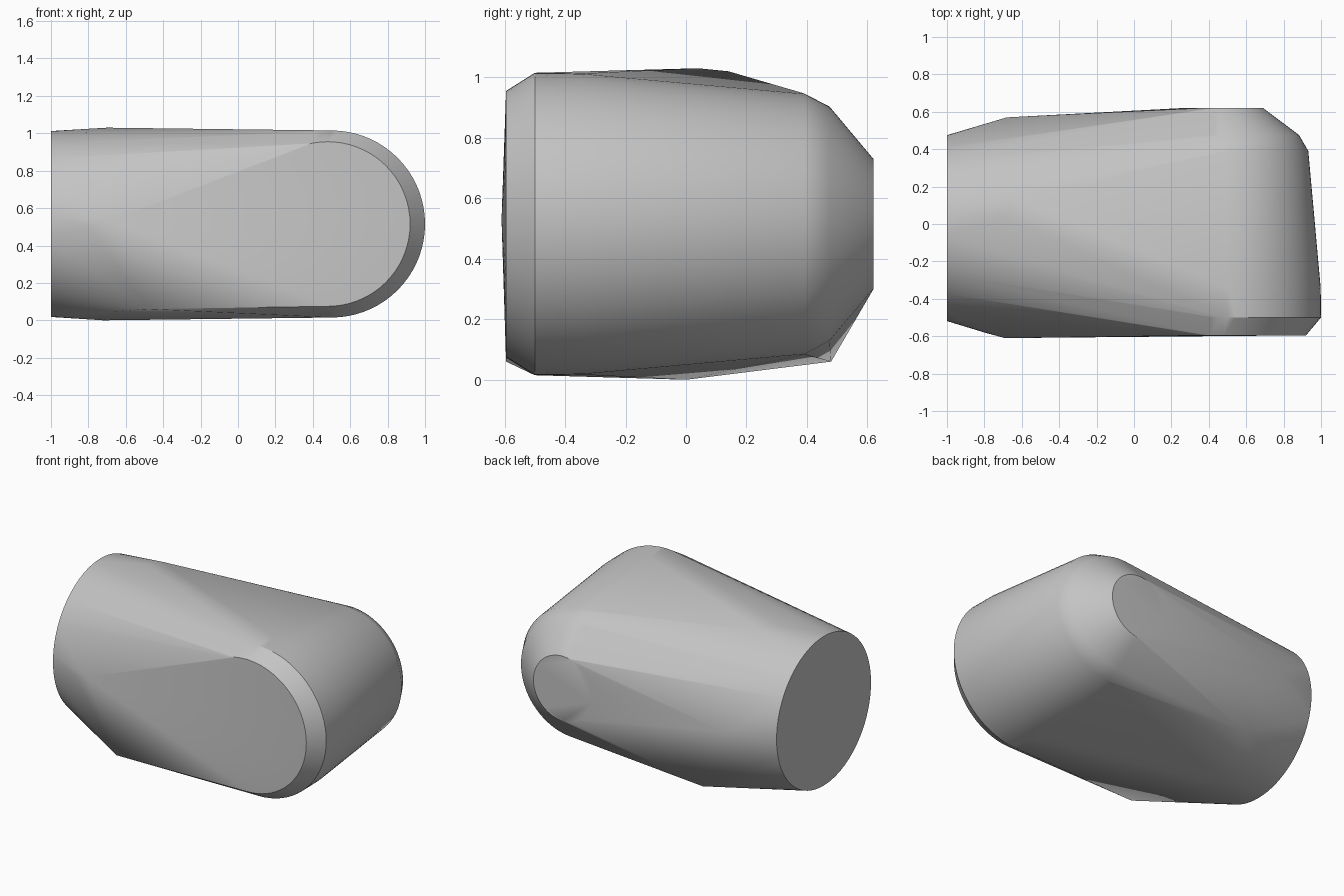
import bpy, bmesh, math

default = bpy.data.objects.get("Cube")
if default:
    bpy.data.objects.remove(default, do_unlink=True)

grey = bpy.data.materials.new("plain_grey")
grey.use_nodes = True
colour = (0.55, 0.55, 0.55, 1)
grey.diffuse_color = colour
grey.node_tree.nodes["Principled BSDF"].inputs["Base Color"].default_value = colour

MID = 0.515   # height of the centre line
SIDES = 72
bm = bmesh.new()


def ring(radius, place):
    """Add a circle of points; place() maps the circle's two axes into space."""
    for i in range(SIDES):
        a = math.tau * i / SIDES
        bm.verts.new(place(radius * math.cos(a), radius * math.sin(a)))


# Flat round end cap on the -x side
ring(0.497, lambda u, v: (-1, u - 0.022, v + MID))

# Rounded end on the +x side: rings stacked from front to back (y, centre x, radius)
for y, cx, r in [(-0.595, 0.48, 0.44), (-0.5, 0.5, 0.5), (-0.34, 0.5, 0.498),
                 (0.39, 0.5, 0.432), (0.475, 0.495, 0.388), (0.62, 0.475, 0.215)]:
    ring(r, lambda u, v: (u + cx, y, v + MID))

# Shoulder points near the end cap: top, bottom, front, back
for p in [(-0.7, 0.04, 1.03), (-0.66, 0.14, 1.02), (-0.72, 0, 0),
          (-0.69, -0.61, 0.53), (-0.8, -0.58, 0.5), (-0.68, 0.57, MID)]:
    bm.verts.new(p)

# Lower corners on the front and the back
for p in [(-0.48, -0.595, 0.06), (-0.46, 0.48, 0.06)]:
    bm.verts.new(p)

# Wrap all sections in one tight shell and tidy the flat caps
hull = bmesh.ops.convex_hull(bm, input=bm.verts[:])
spare = {g for g in hull["geom_interior"] + hull["geom_unused"]
         if isinstance(g, bmesh.types.BMVert)}
bmesh.ops.delete(bm, geom=list(spare), context='VERTS')
bmesh.ops.dissolve_limit(bm, angle_limit=math.radians(0.2),
                         verts=bm.verts[:], edges=bm.edges[:])
bmesh.ops.recalc_face_normals(bm, faces=bm.faces[:])

mesh = bpy.data.meshes.new("rounded_body")
bm.to_mesh(mesh)
bm.free()
mesh.materials.append(grey)
body = bpy.data.objects.new("rounded_body", mesh)
bpy.context.collection.objects.link(body)

bpy.ops.object.select_all(action='DESELECT')
body.select_set(True)
bpy.context.view_layer.objects.active = body
bpy.ops.object.shade_smooth_by_angle(angle=math.radians(30))
